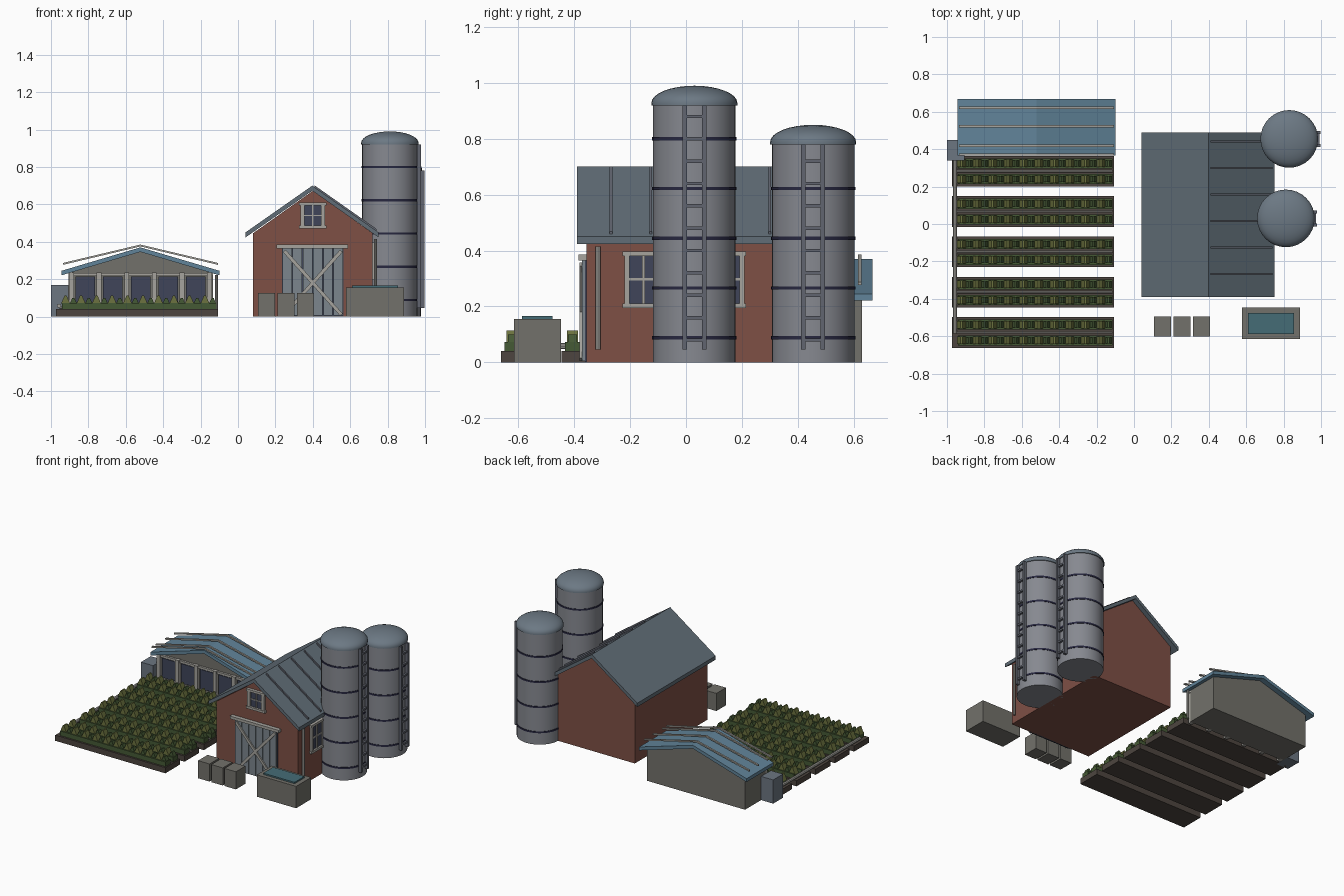
import bpy, bmesh, math
from mathutils import Vector, Matrix

if "Cube" in bpy.data.objects:
    bpy.data.objects.remove(bpy.data.objects["Cube"])

COLORS = {
    "brick": (0.21, 0.08, 0.06), "slate": (0.12, 0.155, 0.185), "steel": (0.24, 0.25, 0.28),
    "dome": (0.15, 0.19, 0.23), "band": (0.02, 0.02, 0.05), "ladder": (0.12, 0.13, 0.16),
    "trim": (0.38, 0.37, 0.34), "stone": (0.17, 0.165, 0.145), "glass": (0.05, 0.06, 0.1),
    "door": (0.2, 0.24, 0.27), "blue": (0.12, 0.23, 0.32), "soil": (0.075, 0.06, 0.05),
    "leaf": (0.06, 0.1, 0.035), "crop": (0.15, 0.17, 0.05), "water": (0.06, 0.15, 0.18),
    "cabinet": (0.15, 0.18, 0.22)}
MATS = {}
for key, col in COLORS.items():
    MATS[key] = bpy.data.materials.new(key)
    MATS[key].diffuse_color = (*col, 1)


def finish(name, bm, mat, smooth=False):
    bmesh.ops.recalc_face_normals(bm, faces=bm.faces)
    me = bpy.data.meshes.new(name)
    bm.to_mesh(me)
    bm.free()
    me.materials.append(MATS[mat])
    ob = bpy.data.objects.new(name, me)
    bpy.context.collection.objects.link(ob)
    if smooth:
        bpy.ops.object.select_all(action='DESELECT')
        bpy.context.view_layer.objects.active = ob
        ob.select_set(True)
        bpy.ops.object.shade_smooth_by_angle(angle=math.radians(35))
    return ob


def prism(name, pts, y0, y1, mat):
    """Extrude an x-z outline from y0 to y1."""
    bm = bmesh.new()
    f = bm.faces.new([bm.verts.new((x, y0, z)) for x, z in pts])
    r = bmesh.ops.extrude_face_region(bm, geom=[f])
    bmesh.ops.translate(bm, vec=(0, y1 - y0, 0),
                        verts=[v for v in r["geom"] if isinstance(v, bmesh.types.BMVert)])
    return finish(name, bm, mat)


def box(name, x0, x1, y0, y1, z0, z1, mat):
    return prism(name, [(x0, z0), (x1, z0), (x1, z1), (x0, z1)], y0, y1, mat)


def chevron(name, x0, xm, x1, eave, ridge, t, y0, y1, mat):
    pts = [(x0, eave), (xm, ridge), (x1, eave), (x1, eave - t), (xm, ridge - t), (x0, eave - t)]
    return prism(name, pts, y0, y1, mat)


def lathe(name, profile, x, y, mat):
    bm = bmesh.new()
    vs = [bm.verts.new((r, 0, z)) for r, z in profile]
    es = [bm.edges.new(p) for p in zip(vs, vs[1:])]
    bmesh.ops.spin(bm, geom=vs + es, cent=(0, 0, 0), axis=(0, 0, 1),
                   angle=math.tau, steps=32, use_merge=True)
    bmesh.ops.remove_doubles(bm, verts=bm.verts, dist=1e-5)
    bmesh.ops.translate(bm, vec=(x, y, 0), verts=bm.verts)
    return finish(name, bm, mat, True)


def pipe(name, a, b, r, mat):
    a, b = Vector(a), Vector(b)
    bm = bmesh.new()
    m = Matrix.Translation((a + b) / 2) @ (b - a).to_track_quat('Z', 'Y').to_matrix().to_4x4()
    bmesh.ops.create_cone(bm, cap_ends=True, segments=8, radius1=r, radius2=r,
                          depth=(b - a).length, matrix=m)
    return finish(name, bm, mat, True)


# Barn walls and roof
prism("barn_walls", [(0.08, 0), (0.72, 0), (0.72, 0.445), (0.40, 0.672), (0.08, 0.445)],
      -0.357, 0.46, "brick")
chevron("barn_roof", 0.04, 0.397, 0.752, 0.45, 0.70, 0.027, -0.39, 0.49, "slate")
for i in range(6):
    y = -0.268 + i * 0.142
    prism("roof_seam", [(0.41, 0.69), (0.74, 0.457), (0.74, 0.469), (0.41, 0.701)],
          y - 0.005, y + 0.005, "ladder")

# Barn door: planks, lintel and cross brace
box("door_backing", 0.235, 0.565, -0.362, -0.35, 0, 0.365, "glass")
for i in range(6):
    x = 0.238 + i * 0.0545
    box("door_plank", x, x + 0.05, -0.372, -0.355, 0.005, 0.365, "door")
for s in (1, -1):
    prism("door_brace", [(0.40 - s * 0.16, 0.015), (0.40 - s * 0.145, 0.005),
                         (0.40 + s * 0.16, 0.345), (0.40 + s * 0.145, 0.357)],
          -0.381, -0.37, "trim")
box("door_lintel", 0.205, 0.588, -0.385, -0.35, 0.365, 0.385, "trim")

# Hayloft window
box("loft_glass", 0.34, 0.46, -0.362, -0.35, 0.475, 0.605, "glass")
for x in (0.335, 0.445):
    box("loft_jamb", x, x + 0.02, -0.375, -0.35, 0.475, 0.605, "trim")
for z in (0.47, 0.593):
    box("loft_rail", 0.327, 0.473, -0.378, -0.35, z, z + 0.016, "trim")
box("loft_mullion", 0.396, 0.404, -0.37, -0.35, 0.475, 0.605, "trim")
box("loft_crossbar", 0.34, 0.46, -0.368, -0.35, 0.537, 0.543, "trim")

# Side windows and downspout
for y in (-0.152, 0.14):
    box("side_glass", 0.715, 0.725, y - 0.06, y + 0.06, 0.205, 0.39, "glass")
    for dy in (-0.06, 0.06):
        box("side_jamb", 0.715, 0.735, y + dy - 0.009, y + dy + 0.009, 0.2, 0.395, "trim")
    for z in (0.195, 0.381):
        box("side_rail", 0.715, 0.738, y - 0.075, y + 0.075, z, z + 0.016, "trim")
    box("side_mullion", 0.715, 0.732, y - 0.006, y + 0.006, 0.2, 0.39, "trim")
    box("side_crossbar", 0.715, 0.73, y - 0.06, y + 0.06, 0.293, 0.302, "trim")
pipe("barn_downspout", (0.735, -0.315, 0.045), (0.735, -0.315, 0.415), 0.009, "trim")

# Silos with bands, domes and ladders
for x, y, top, bands in ((0.812, 0.03, 0.92, 5), (0.83, 0.455, 0.78, 4)):
    lathe("silo_body", [(0, 0), (0.148, 0), (0.148, top), (0, top)], x, y, "steel")
    cap = [(0, top), (0.154, top)]
    cap += [(0.154 * math.cos(a), top + 0.008 + 0.062 * math.sin(a))
            for a in [math.pi / 2 * k / 8 for k in range(8)]] + [(0, top + 0.07)]
    lathe("silo_dome", cap, x, y, "dome")
    for i in range(bands):
        z = 0.088 + i * 0.178
        lathe("silo_band", [(0.14, z - 0.006), (0.151, z - 0.006), (0.151, z + 0.006),
                            (0.14, z + 0.006)], x, y, "band")
    for s in (-1, 1):
        yc = y + s * 0.035
        box("ladder_rail", x + 0.145, x + 0.167, yc - 0.008, yc + 0.008, 0.045, top, "ladder")
    for i in range(int((top - 0.08) / 0.08) + 1):
        z = 0.08 + i * 0.08
        box("ladder_rung", x + 0.147, x + 0.162, y - 0.03, y + 0.03, z - 0.006, z + 0.006, "ladder")

# Long shed: walls, roof and raised roof battens
prism("shed_walls", [(-0.905, 0), (-0.135, 0), (-0.135, 0.232), (-0.52, 0.348), (-0.905, 0.232)],
      0.40, 0.63, "stone")
chevron("shed_roof", -0.943, -0.522, -0.10, 0.245, 0.37, 0.024, 0.365, 0.668, "blue")
for y in (0.622, 0.522, 0.418, 0.372):
    chevron("roof_batten", -0.935, -0.522, -0.108, 0.287, 0.385, 0.01, y - 0.006, y + 0.006, "trim")

# Shed front: posts, windows and header
for i in range(6):
    x = -0.89 + i * 0.1475
    box("shed_post", x - 0.013, x + 0.013, 0.375, 0.41, 0, 0.237, "trim")
    if i < 5:
        box("shed_window", x + 0.022, x + 0.126, 0.39, 0.41, 0.075, 0.213, "glass")
box("shed_header", -0.905, -0.135, 0.385, 0.405, 0.218, 0.234, "trim")
pipe("shed_downspout", (-0.115, 0.40, 0.02), (-0.115, 0.40, 0.222), 0.008, "trim")
box("utility_cabinet", -1.0, -0.905, 0.34, 0.45, 0, 0.168, "cabinet")

# Crop beds: soil, two planted rows each, drip line
for b in range(5):
    yc = -0.58 + b * 0.2155
    box("soil_bed", -0.972, -0.107, yc - 0.082, yc + 0.082, 0, 0.04, "soil")
    pipe("drip_line", (-0.955, yc, 0.047), (-0.115, yc, 0.047), 0.006, "trim")
    for y in (yc - 0.042, yc + 0.042):
        box("crop_row", -0.942, -0.115, y - 0.027, y + 0.027, 0.038, 0.073, "leaf")
        for i in range(20):
            x = -0.922 + i * 0.0414
            tall = i % 2 == 0
            h, w, d = (0.113, 0.024, 0.02) if tall else (0.1, 0.019, 0.016)
            prism("crop_tuft", [(x - w, 0.07), (x + w, 0.07), (x + 0.005, h), (x - 0.005, h)],
                  y - d, y + d, "crop" if tall else "leaf")
pipe("water_main", (-0.957, -0.585, 0.058), (-0.957, 0.36, 0.058), 0.011, "trim")

# Crates and water trough in the yard
for x in (0.108, 0.212, 0.315):
    box("crate", x, x + 0.09, -0.602, -0.495, 0, 0.125, "stone")
box("trough", 0.578, 0.887, -0.615, -0.447, 0, 0.155, "stone")
box("trough_water", 0.61, 0.855, -0.587, -0.477, 0.15, 0.165, "water")

for m in bpy.data.materials:
    if m.users and not m.is_grease_pencil:
        m.use_nodes = True
        m.node_tree.nodes["Principled BSDF"].inputs["Base Color"].default_value = m.diffuse_color
